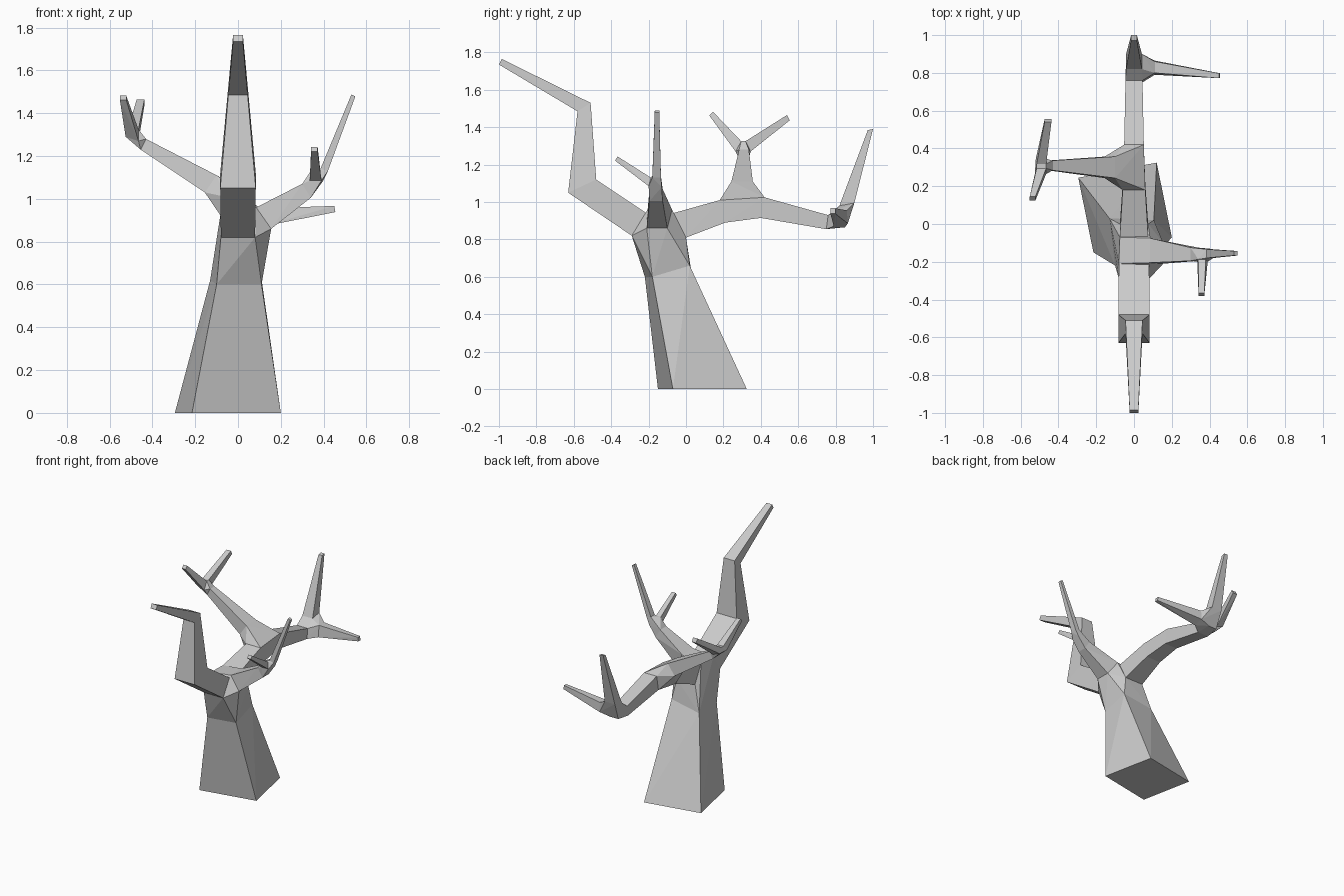
import bpy, bmesh, math

if "Cube" in bpy.data.objects:
    bpy.data.objects.remove(bpy.data.objects["Cube"])

bm = bmesh.new()


def join(rings, solid=()):
    """Skin a block around rings (left open so blocks weld) and solid end points (closed)."""
    owner = {}
    for i, ring in enumerate(list(rings) + [solid]):
        for p in ring:
            owner[bm.verts.new(p)] = i
    res = bmesh.ops.convex_hull(bm, input=list(owner))
    loose = {g for g in res["geom_interior"] + res["geom_unused"]
             if isinstance(g, bmesh.types.BMVert)}
    faces = {f for v in owner if v not in loose for f in v.link_faces}
    opened = [f for f in faces
              if len({owner[v] for v in f.verts}) == 1 and owner[f.verts[0]] < len(rings)]
    bmesh.ops.delete(bm, geom=opened, context='FACES')
    bmesh.ops.delete(bm, geom=[v for v in loose if v.is_valid], context='VERTS')


def along_y(w, lo, hi, x=0):
    """Four-sided section mirrored in x; lo and hi are (y, z)."""
    return [(x + s * w, y, z) for y, z in (lo, hi) for s in (-1, 1)]


def along_x(y, w, lo, hi):
    """Four-sided section mirrored about y; lo and hi are (x, z)."""
    return [(x, y + s * w, z) for x, z in (lo, hi) for s in (-1, 1)]


# trunk
base = [(-.295, .245, 0), (.12, .325, 0), (.20, -.07, 0), (-.215, -.15, 0)]
waist = [(-.13, .03, .62), (.105, .02, .66), (.11, -.18, .60), (-.10, -.22, .60)]
join([waist], base)

# crown where the limbs leave the trunk
front0 = along_y(.08, (-.29, .82), (-.21, .94))
back0 = along_y(.075, (0, .81), (-.07, .94))
right0 = [(.155, -.21, .86), (.155, -.10, .86), (.085, -.205, .96), (.085, -.075, .96)]
join([waist, front0, back0, right0])

# front limb
front1 = along_y(.083, (-.63, 1.05), (-.48, 1.12))
front2 = along_y(.045, (-.58, 1.485), (-.51, 1.53))
join([front0, front1])
join([front1, front2])
join([front2], along_y(.023, (-1.0, 1.735), (-.985, 1.765)))

# back limb, with the left limb leaving its upper side
back1 = along_y(.06, (.21, .89), (.18, 1.01))
back2 = along_y(.052, (.40, .915), (.42, 1.025))
back3 = along_y(.045, (.75, .855), (.76, .93))
left0 = along_x(.30, .057, (-.155, 1.03), (-.10, 1.11))
join([back0, back1])
join([back1, back2, left0])
join([back2, back3])

# back fork: one twig up, one to the right
up = along_y(.042, (.82, .98), (.90, .995))
side = [(.11, .79, .87), (.11, .865, .885), (.11, .80, .955), (.11, .86, .955)]
join([back3, up, side], [(-.035, .85, .865), (.035, .85, .865)])
join([up], along_y(.015, (.972, 1.385), (1.0, 1.39)))
join([side], along_x(.785, .013, (.455, .938), (.45, .967)))

# left limb and its two twigs
left1 = along_x(.31, .026, (-.455, 1.23), (-.43, 1.28))
twig_a = [(-.525, .265, 1.29), (-.465, .265, 1.27), (-.515, .295, 1.325), (-.465, .295, 1.325)]
twig_b = [(-.52, .345, 1.29), (-.465, .345, 1.27), (-.515, .318, 1.325), (-.465, .318, 1.325)]
join([left0, left1])
join([left1, twig_a, twig_b])
join([twig_a], along_y(.015, (.125, 1.462), (.145, 1.482), x=-.537))
join([twig_b], along_y(.018, (.555, 1.437), (.54, 1.465), x=-.455))

# right limb, tall twig and short forward twig
right1 = along_x(-.16, .035, (.34, 1.005), (.30, 1.07))
tall = along_x(-.157, .023, (.42, 1.13), (.385, 1.14))
short = [(.335, -.20, 1.085), (.39, -.20, 1.085), (.34, -.187, 1.13), (.38, -.187, 1.13)]
join([right0, right1])
join([right1, tall, short], [(.395, -.13, 1.08)])
join([tall], along_x(-.155, .012, (.548, 1.478), (.53, 1.488)))
join([short], along_y(.015, (-.38, 1.222), (-.365, 1.243), x=.357))

# weld blocks into one tree and merge flat triangles
bmesh.ops.remove_doubles(bm, verts=bm.verts[:], dist=.0005)
bmesh.ops.dissolve_limit(bm, angle_limit=math.radians(1), verts=bm.verts[:], edges=bm.edges[:])
bmesh.ops.recalc_face_normals(bm, faces=bm.faces[:])
mesh = bpy.data.meshes.new("bare_tree")
bm.to_mesh(mesh)
bm.free()
bpy.context.collection.objects.link(bpy.data.objects.new("bare_tree", mesh))
